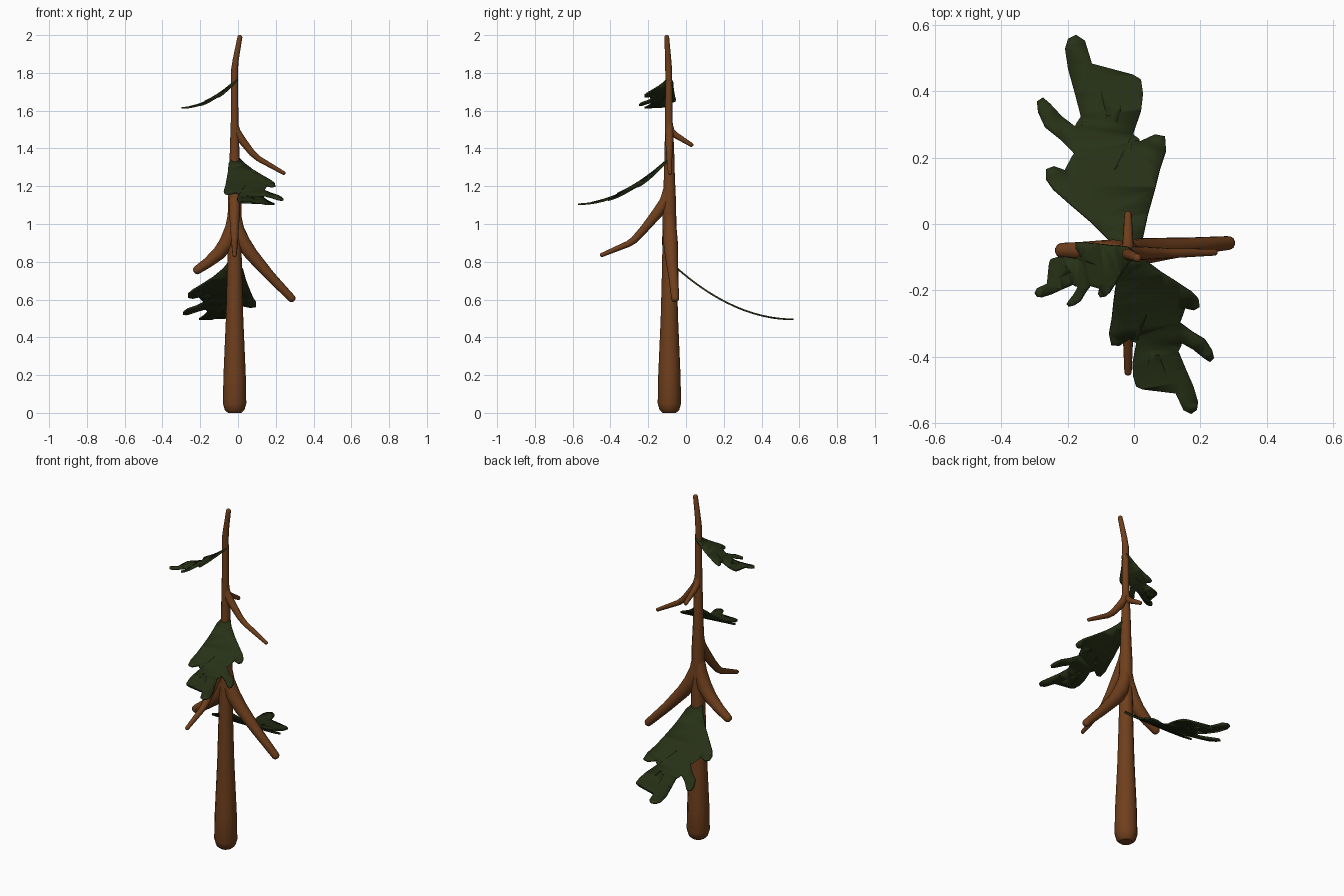
import bpy, bmesh, math
from mathutils import Vector

if "Cube" in bpy.data.objects:
    bpy.data.objects.remove(bpy.data.objects["Cube"])


def material(name, rgb):
    m = bpy.data.materials.new(name)
    m.diffuse_color = (*rgb, 1)
    m.use_nodes = True
    m.node_tree.nodes["Principled BSDF"].inputs["Base Color"].default_value = m.diffuse_color
    return m


BARK = material("bark", (0.16, 0.05, 0.012))
NEEDLE = material("needles", (0.02, 0.03, 0.008))


def limb(name, pts):
    """Round tapering tube through (x, y, z, radius) points with a rounded tip."""
    a, b = Vector(pts[-2][:3]), Vector(pts[-1][:3])
    d, r = (b - a).normalized(), pts[-1][3]
    pts = list(pts[:-1])
    for back, k in ((-0.9, 1), (-0.45, 0.9), (-0.1, 0.55), (0, 0.2)):
        pts.append((*(b + d * r * back), r * k))
    cu = bpy.data.curves.new(name, "CURVE")
    cu.dimensions = "3D"
    cu.bevel_depth = 1
    cu.bevel_resolution = 4
    cu.use_fill_caps = True
    sp = cu.splines.new("POLY")
    sp.points.add(len(pts) - 1)
    for p, (x, y, z, rad) in zip(sp.points, pts):
        p.co = (x, y, z, 1)
        p.radius = rad
    sp.use_smooth = True
    ob = bpy.data.objects.new(name, cu)
    bpy.context.collection.objects.link(ob)
    cu.materials.append(BARK)
    bpy.ops.object.select_all(action="DESELECT")
    ob.select_set(True)
    bpy.context.view_layer.objects.active = ob
    bpy.ops.object.convert(target="MESH")
    bpy.ops.object.shade_smooth_by_angle(angle=math.radians(50))


# Lobed frond outline, seen from above, base at origin (332 steps per unit)
OUTLINE = [(-10, 0), (-17, 10), (-35, 28), (-55, 45), (-72, 60), (-79, 70), (-79, 79),
           (-71, 82), (-60, 78), (-45, 70), (-34, 71), (-41, 81), (-50, 95), (-65, 110),
           (-80, 122), (-87, 137), (-88, 147), (-82, 151), (-75, 145), (-63, 132),
           (-50, 122), (-42, 120), (-44, 132), (-50, 155), (-57, 180), (-60, 200),
           (-57, 210), (-49, 214), (-40, 208), (-33, 185), (-25, 160), (-18, 130),
           (-15, 122), (-7, 125), (-4, 140), (-3, 155), (1, 170), (8, 174), (16, 169),
           (18, 155), (16, 138), (8, 115), (-11, 78), (-2, 80), (5, 95), (15, 107),
           (30, 114), (40, 112), (41, 98), (35, 80), (30, 60), (23, 35), (18, 12), (10, 0)]


def frond(name, base, angle, scale, drop):
    """Thin lobed frond that droops away from the trunk and levels out."""
    bm = bmesh.new()
    bm.faces.new([bm.verts.new((x / 332, y / 332, 0)) for x, y in reversed(OUTLINE)])
    bmesh.ops.triangulate(bm, faces=bm.faces[:])
    for i in range(1, 14):
        bmesh.ops.bisect_plane(bm, geom=bm.verts[:] + bm.edges[:] + bm.faces[:],
                               plane_co=(0, i * 0.047, 0), plane_no=(0, 1, 0))
    for v in bm.verts:
        t = v.co.y / 0.645
        v.co.z = -drop / scale * (1 - (1 - t) ** 2)
    bmesh.ops.recalc_face_normals(bm, faces=bm.faces[:])
    me = bpy.data.meshes.new(name)
    bm.to_mesh(me)
    bm.free()
    me.materials.append(NEEDLE)
    ob = bpy.data.objects.new(name, me)
    bpy.context.collection.objects.link(ob)
    ob.location = base
    ob.rotation_euler.z = math.radians(angle)
    ob.scale = (scale,) * 3
    sol = ob.modifiers.new("thickness", "SOLIDIFY")
    sol.thickness = 0.009 / scale
    sol.offset = 0
    bpy.ops.object.select_all(action="DESELECT")
    ob.select_set(True)
    bpy.context.view_layer.objects.active = ob
    bpy.ops.object.shade_smooth_by_angle(angle=math.radians(40))


# Trunk, with a slightly bent top
X, Y = -0.018, -0.088
limb("trunk", [(X, Y, 0, 0.035), (X, Y, 0.015, 0.052), (X, Y, 0.05, 0.062),
               (X, Y, 0.2, 0.059), (X, Y, 0.5, 0.046), (X, Y, 0.8, 0.038),
               (X, Y, 1.1, 0.036), (X, Y, 1.25, 0.029), (X, Y, 1.4, 0.025),
               (X, Y - 0.003, 1.55, 0.02), (X, Y - 0.003, 1.75, 0.018),
               (X, Y - 0.004, 1.82, 0.018), (X + 0.006, Y - 0.006, 1.87, 0.016),
               (0.012, -0.103, 2.0, 0.013)])

# Bare branches
limb("lower_right_branch", [(X, Y, 1.1, 0.025), (-0.005, -0.085, 0.98, 0.036),
                            (0.025, -0.082, 0.905, 0.04), (0.07, -0.077, 0.84, 0.036),
                            (0.17, -0.067, 0.725, 0.027), (0.297, -0.056, 0.593, 0.021)])
limb("lower_left_branch", [(X, Y, 1.1, 0.025), (-0.032, -0.088, 0.98, 0.036),
                           (-0.06, -0.087, 0.9, 0.04), (-0.1, -0.085, 0.845, 0.036),
                           (-0.16, -0.082, 0.795, 0.028), (-0.233, -0.079, 0.745, 0.023)])
limb("front_branch", [(X, Y, 1.22, 0.02), (X, -0.11, 1.12, 0.03), (X, -0.15, 1.06, 0.029),
                      (X, -0.22, 0.975, 0.022), (X, -0.275, 0.915, 0.019),
                      (X, -0.305, 0.895, 0.017), (X, -0.455, 0.832, 0.011)])
limb("upper_right_branch", [(X, Y, 1.55, 0.013), (-0.008, Y, 1.49, 0.021),
                            (0.02, Y, 1.445, 0.021), (0.075, Y, 1.375, 0.017),
                            (0.11, Y, 1.345, 0.015), (0.25, Y + 0.003, 1.265, 0.01)])
limb("upper_back_branch", [(X, Y, 1.54, 0.013), (X, -0.077, 1.49, 0.018),
                           (X, -0.05, 1.467, 0.016), (X, 0.037, 1.414, 0.011)])

# Needle fronds
frond("lower_back_frond", (-0.027, -0.075, 0.79), 0, 1.0, 0.295)
frond("front_frond", (-0.012, -0.09, 1.345), 188, 0.78, 0.24)
frond("top_left_frond", (-0.005, -0.09, 1.765), 99, 0.48, 0.15)
